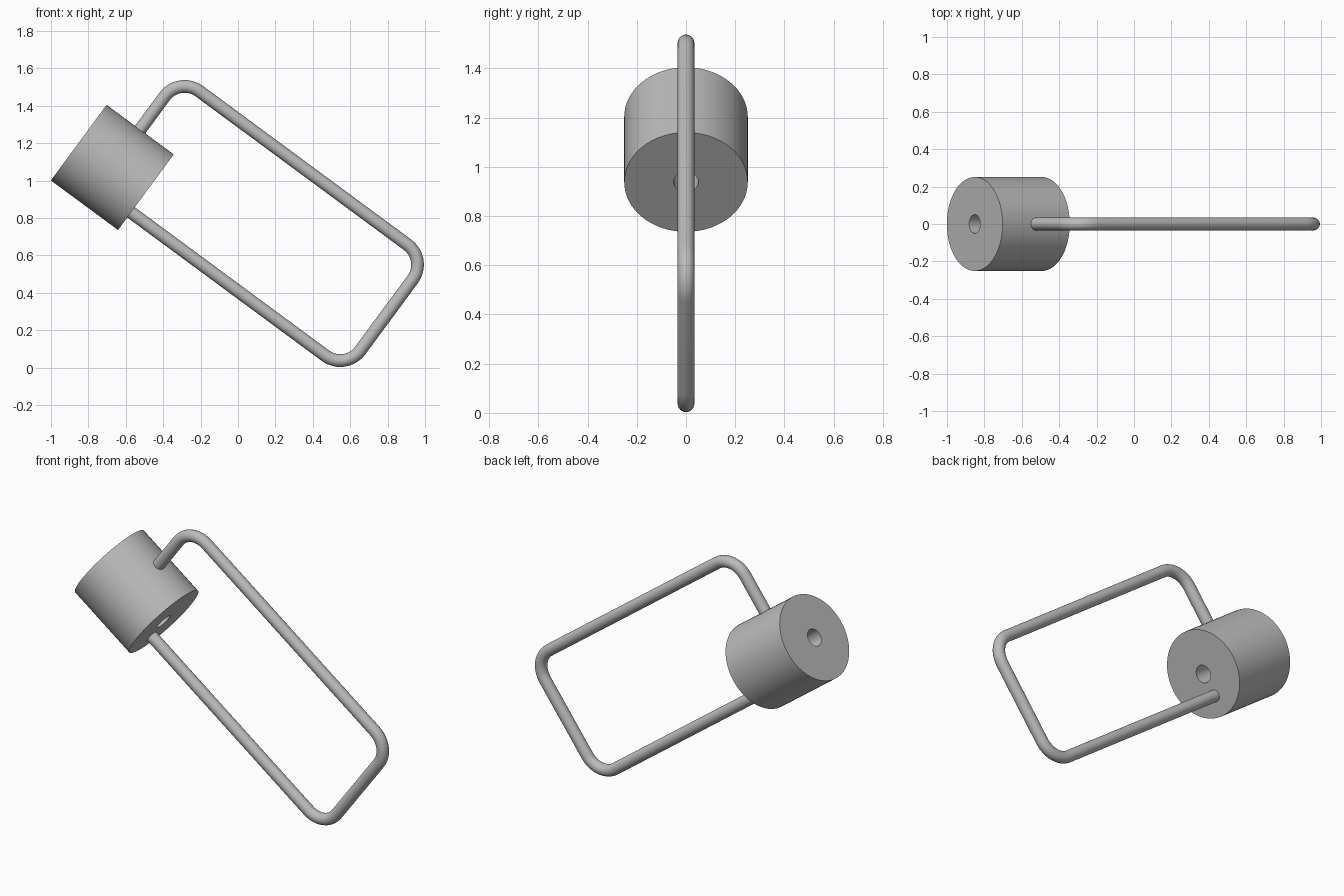
import bpy, bmesh, math
from mathutils import Matrix, Vector

cube = bpy.data.objects.get("Cube")
if cube:
    bpy.data.objects.remove(cube, do_unlink=True)

# Tilted frame shared by both parts: local x runs along the weight's axis
FRAME = Matrix.Translation((-0.672, 0, 1.07)) @ Matrix.Rotation(math.radians(36.4), 4, "Y")

metal = bpy.data.materials.new("grey_metal")
metal.use_nodes = True
grey = (0.5, 0.5, 0.5, 1)
metal.diffuse_color = grey
metal.node_tree.nodes["Principled BSDF"].inputs["Base Color"].default_value = grey


def finish(name, bm):
    bmesh.ops.recalc_face_normals(bm, faces=bm.faces)
    mesh = bpy.data.meshes.new(name)
    bm.to_mesh(mesh)
    bm.free()
    mesh.materials.append(metal)
    obj = bpy.data.objects.new(name, mesh)
    bpy.context.collection.objects.link(obj)
    obj.matrix_world = FRAME
    bpy.ops.object.select_all(action="DESELECT")
    obj.select_set(True)
    bpy.context.view_layer.objects.active = obj
    bpy.ops.object.shade_smooth_by_angle(angle=math.radians(35))


# Weight: a rectangle turned around the axis, leaving a bore through the middle
HALF, RADIUS, BORE = 0.223, 0.251, 0.05
bm = bmesh.new()
corners = [(-HALF, BORE), (HALF, BORE), (HALF, RADIUS), (-HALF, RADIUS)]
verts = [bm.verts.new((x, 0, r)) for x, r in corners]
edges = [bm.edges.new((verts[i], verts[(i + 1) % 4])) for i in range(4)]
bmesh.ops.spin(bm, geom=verts + edges, cent=(0, 0, 0), axis=(1, 0, 0),
               angle=math.tau, steps=64, use_merge=True)
bmesh.ops.remove_doubles(bm, verts=bm.verts, dist=0.0001)
finish("cylinder_weight", bm)

# Handle: a round rod swept along a loop with three rounded corners
LEFT, RIGHT, LOW, HIGH = 0.0, 1.648, -0.134, 0.604
BEND, ROD = 0.133, 0.034
BEND_STEPS, SIDES = 12, 24
path = [(Vector((0.12, 0, LOW)), 0)]            # point and heading
bends = [(RIGHT - BEND, LOW + BEND, 0), (RIGHT - BEND, HIGH - BEND, 90),
         (LEFT + BEND, HIGH - BEND, 180)]
for cx, cz, start in bends:
    for i in range(BEND_STEPS + 1):
        h = math.radians(start + 90 * i / BEND_STEPS)
        path.append((Vector((cx + BEND * math.sin(h), 0, cz - BEND * math.cos(h))), h))
path.append((Vector((LEFT, 0, 0.15)), math.radians(270)))

bm = bmesh.new()
rings = []
for point, h in path:
    across = Vector((math.sin(h), 0, -math.cos(h)))
    ring = []
    for s in range(SIDES):
        a = math.tau * s / SIDES
        offset = across * math.cos(a) + Vector((0, math.sin(a), 0))
        ring.append(bm.verts.new(point + offset * ROD))
    rings.append(ring)
for r0, r1 in zip(rings, rings[1:]):
    for s in range(SIDES):
        t = (s + 1) % SIDES
        bm.faces.new((r0[s], r0[t], r1[t], r1[s]))
bm.faces.new(rings[0])
bm.faces.new(rings[-1])
finish("bent_rod_handle", bm)
